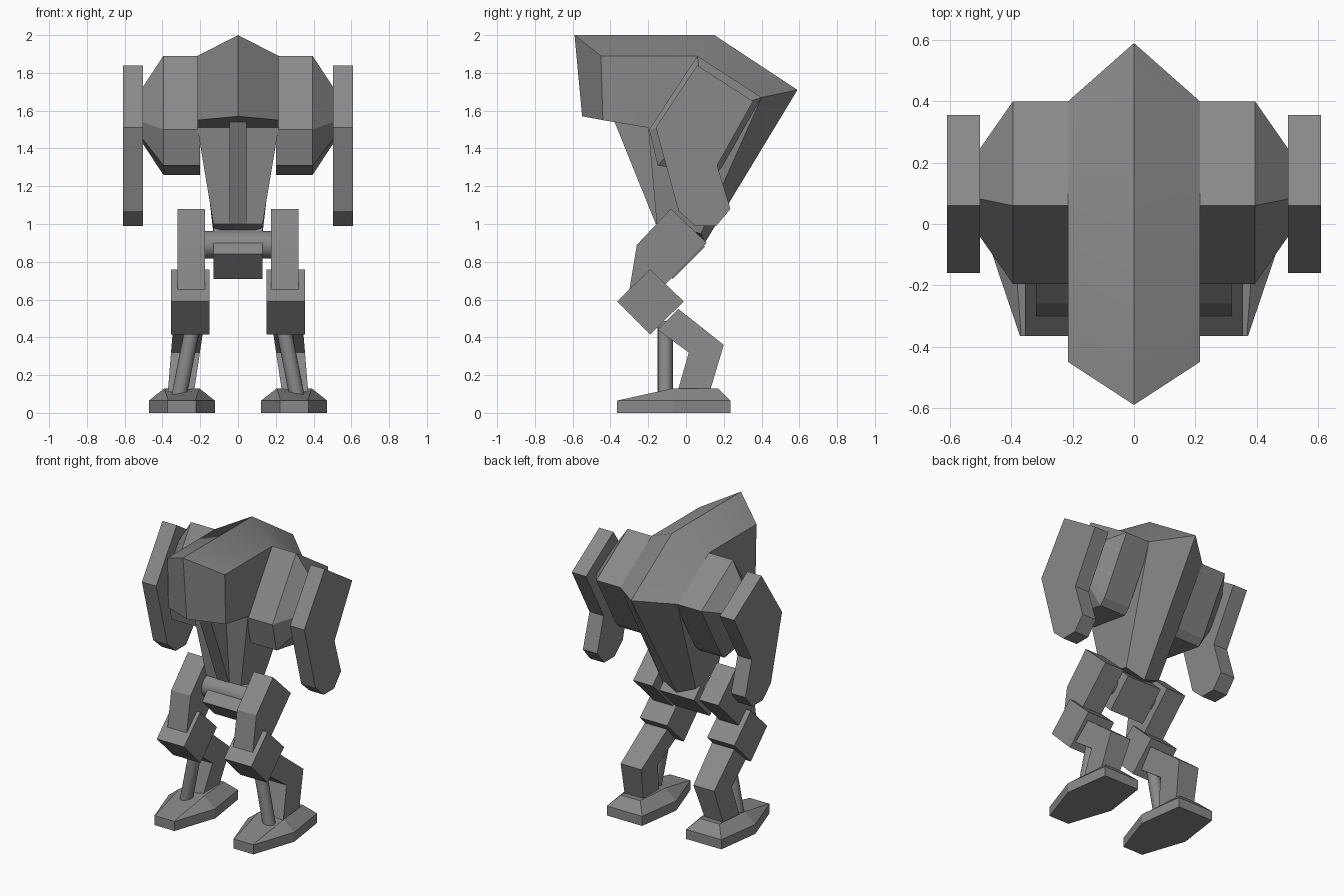
import bpy, bmesh, math
from mathutils import Vector

if "Cube" in bpy.data.objects:
    bpy.data.objects.remove(bpy.data.objects["Cube"])

grey = bpy.data.materials.new("mid_grey")
grey.diffuse_color = (0.25, 0.25, 0.25, 1)
grey.use_nodes = True
grey.node_tree.nodes["Principled BSDF"].inputs["Base Color"].default_value = grey.diffuse_color


def make(name, verts, faces, mirror=False, smooth=False):
    me = bpy.data.meshes.new(name)
    me.from_pydata(verts, [], faces)
    bm = bmesh.new()
    bm.from_mesh(me)
    bmesh.ops.recalc_face_normals(bm, faces=bm.faces)
    bm.to_mesh(me)
    bm.free()
    me.materials.append(grey)
    ob = bpy.data.objects.new(name, me)
    bpy.context.collection.objects.link(ob)
    if mirror:
        ob.modifiers.new("mirror", 'MIRROR')
    if smooth:
        bpy.context.view_layer.objects.active = ob
        ob.select_set(True)
        bpy.ops.object.shade_smooth_by_angle(angle=math.radians(40))
        ob.select_set(False)
    return ob


def loft(name, rings, **kw):
    """Join rings with equal point counts and close both ends."""
    n = len(rings[0])
    verts = [p for r in rings for p in r]
    faces = [tuple(range(n)), tuple(range((len(rings) - 1) * n, len(rings) * n))]
    for k in range(len(rings) - 1):
        for i in range(n):
            j = (i + 1) % n
            faces.append((k*n + i, k*n + j, (k+1)*n + j, (k+1)*n + i))
    return make(name, verts, faces, **kw)


def slab(name, x0, x1, profile, **kw):
    """Extrude a (y, z) profile along x."""
    return loft(name, [[(x, y, z) for y, z in profile] for x in (x0, x1)], **kw)


def rod(name, a, b, r, n=16, **kw):
    a, b = Vector(a), Vector(b)
    d = (b - a).normalized()
    u = d.cross(Vector((0, 1, 0))).normalized()
    v = d.cross(u)
    ring = [r * (math.cos(t) * u + math.sin(t) * v)
            for t in (2 * math.pi * i / n for i in range(n))]
    return loft(name, [[tuple(c + p) for p in ring] for c in (a, b)], smooth=True, **kw)


# Torso: raised centre ridge with a lower outline on each side
ridge = [(-.59, 2), (.15, 2), (.59, 1.71), (.10, .90), (-.155, 1), (-.2, 1.51), (-.55, 1.57)]
side = [(.215, -.45, 1.89), (.215, .06, 1.89), (.215, .40, 1.67), (.13, .08, .95),
        (.13, -.155, 1), (.215, -.2, 1.51), (.215, -.44, 1.55)]
n = len(ridge)
verts = [(0, y, z) for y, z in ridge] + side + [(-x, y, z) for x, y, z in side]
faces = []
for o in (n, 2 * n):
    faces += [(i, (i + 1) % n, o + (i + 1) % n, o + i) for i in range(n)]
    faces += [(o, o + 1, o + 5, o + 6), (o + 1, o + 2, o + 5), (o + 2, o + 3, o + 4, o + 5)]
make("torso", verts, faces, smooth=True)

# Chest fin under the nose
slab("chest_fin", -.045, .045, [(-.38, 1.545), (-.15, 1.535), (-.12, 1), (-.16, 1)])

# Shoulders: straight block with a tapered outer end
block = [(-.195, 1.5), (.06, 1.89), (.40, 1.67), (.19, 1.30), (.15, 1.26), (-.15, 1.31)]
tip = [(.102 + (y - .102) * .47, 1.575 + (z - 1.575) * .47) for y, z in block]
loft("shoulder", [[(.20, y, z) for y, z in block], [(.395, y, z) for y, z in block],
                  [(.505, y, z) for y, z in tip]], mirror=True)

# Arms
slab("arm", .503, .61, [(.06, 1.84), (.355, 1.65), (.165, 1.31), (.235, 1.08), (.16, .99),
                        (.05, .99), (-.04, 1.07), (-.16, 1.51)], mirror=True)

# Hips
slab("pelvis", -.13, .13, [(-.07, .71), (.10, .88), (-.03, 1.01), (-.2, .84)])
rod("hip_axle", (-.20, -.07, .89), (.20, -.07, .89), .073)

# Legs
slab("thigh", .175, .32, [(-.08, 1.08), (.11, .90), (-.10, .69), (-.14, .65), (-.30, .65),
                          (-.26, .89)], mirror=True)
slab("knee", .15, .355, [(-.19, .76), (-.012, .59), (-.19, .415), (-.365, .59)], mirror=True)
shin = [(-.04, .55), (.2, .36), (.125, .11), (-.045, .11), (.015, .32), (-.15, .44)]
loft("shin", [[(.175 + .055 * (.5 - z) / .37, y, z) for y, z in shin],
              [(.34 + .03 * (.5 - z) / .37, y, z) for y, z in shin]], mirror=True)
rod("ankle_piston", (.235, -.11, .48), (.312, -.11, .09), .04, mirror=True)

# Feet: flat sole, sloping up to a small top plate
sole = [(.222, -.365), (.372, -.365), (.472, -.07), (.43, .235), (.165, .235), (.122, -.07)]
top = [(.225, -.35, .068), (.369, -.35, .068), (.39, -.07, .13), (.37, .17, .13),
       (.225, .17, .13), (.205, -.07, .13)]
loft("foot", [[(x, y, 0) for x, y in sole], [(x, y, .065) for x, y in sole], top], mirror=True)
